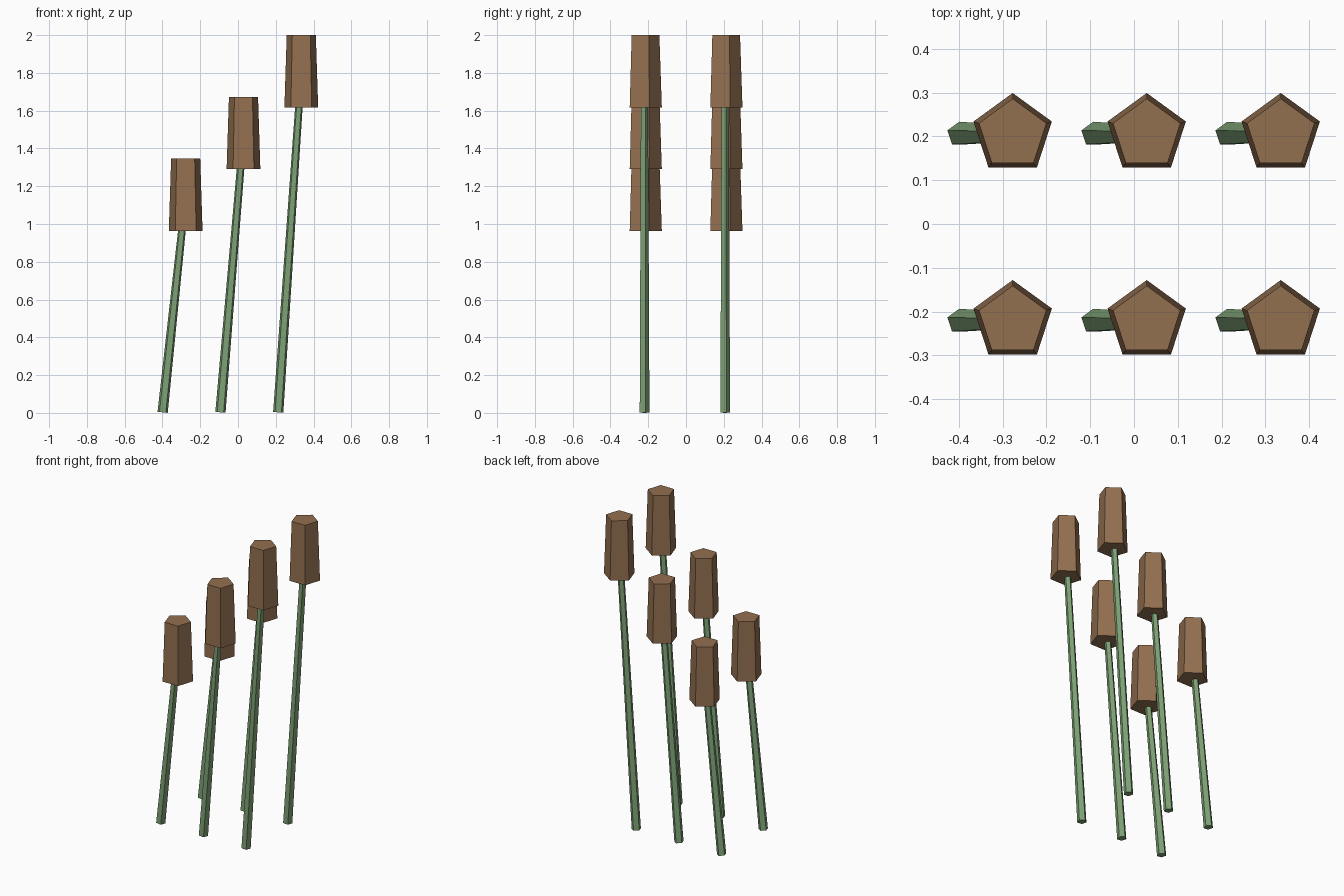
import bpy
from mathutils import Vector

if "Cube" in bpy.data.objects:
    bpy.data.objects.remove(bpy.data.objects["Cube"])


def material(name, color):
    mat = bpy.data.materials.new(name)
    mat.diffuse_color = (*color, 1)
    mat.use_nodes = True
    mat.node_tree.nodes["Principled BSDF"].inputs["Base Color"].default_value = mat.diffuse_color
    return mat


GREEN = material("stem_green", (0.21, 0.36, 0.18))
BROWN = material("seed_brown", (0.29, 0.16, 0.08))


def tapered_prism(name, base, tip, r_base, r_tip, mat):
    """Five-sided tapered prism running from base to tip, one corner towards +y."""
    axis = Vector(tip) - Vector(base)
    bpy.ops.mesh.primitive_cone_add(
        vertices=5, radius1=r_base, radius2=r_tip, depth=axis.length,
        location=(Vector(base) + Vector(tip)) / 2,
        rotation=Vector((0, 0, 1)).rotation_difference(axis).to_euler())
    obj = bpy.context.object
    obj.name = name
    obj.data.materials.append(mat)


HEAD_HEIGHT = 0.383

# Two rows of three reeds, growing taller towards +x
for row, y in enumerate((-0.222, 0.205)):
    for col in range(3):
        x = -0.277 + 0.306 * col
        z = 0.963 + 0.327 * col
        # leaning stem, ending inside the head
        tapered_prism(f"stem_{row}_{col}", (x - 0.122, y, 0.003),
                      (x, y, z + HEAD_HEIGHT / 2), 0.0285, 0.02, GREEN)
        # upright seed head
        tapered_prism(f"seed_head_{row}_{col}", (x, y, z),
                      (x, y, z + HEAD_HEIGHT), 0.094, 0.081, BROWN)
